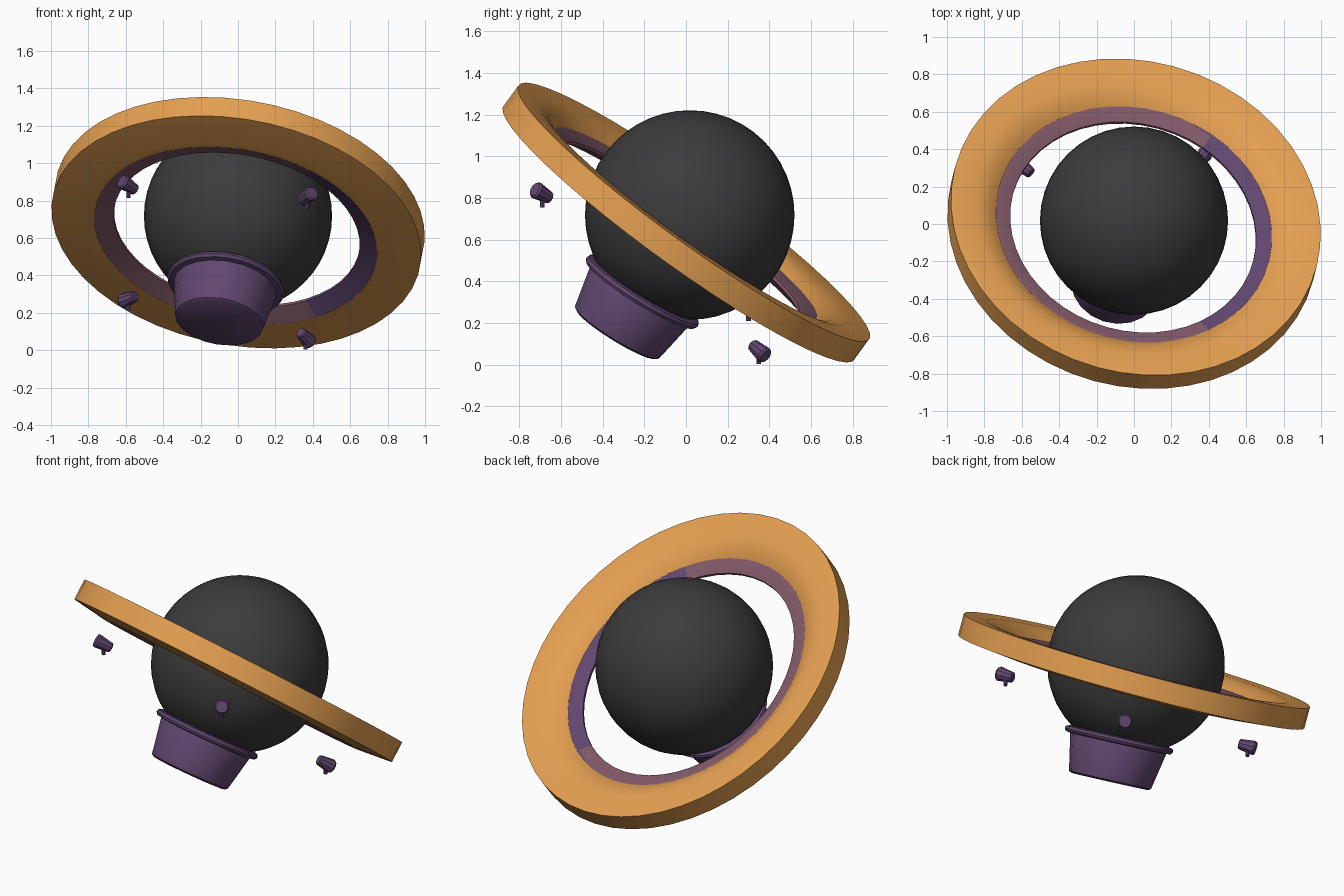
import bpy, bmesh, math
from mathutils import Vector, Matrix

cube = bpy.data.objects.get("Cube")
if cube:
    bpy.data.objects.remove(cube)


def material(name, rgb):
    m = bpy.data.materials.new(name)
    m.use_nodes = True
    m.diffuse_color = (*rgb, 1)
    bsdf = next(n for n in m.node_tree.nodes if n.type == 'BSDF_PRINCIPLED')
    bsdf.inputs["Base Color"].default_value = (*rgb, 1)
    return m


GREY = material("charcoal grey", (0.045, 0.045, 0.045))
ORANGE = material("warm orange", (0.78, 0.35, 0.083))
PURPLE = material("dusky purple", (0.12, 0.063, 0.16))
PINK = material("dusty mauve", (0.22, 0.1, 0.14))

GLOBE = Vector((0, 0.018, 0.718))
RING = Vector((0, 0, 0.68))
RING_AXIS = Vector((0.15, 0.58, 0.8)).normalized()
CUP_AXIS = Vector((0.15, 0.52, 0.84)).normalized()


def aim(position, axis):
    """Placement that turns local z onto the axis."""
    turn = Vector((0, 0, 1)).rotation_difference(axis)
    return Matrix.Translation(position) @ turn.to_matrix().to_4x4()


def finish(name, bm, matrix, mats, angle=35):
    """Bake the placement, make the object and smooth it by angle."""
    bmesh.ops.transform(bm, matrix=matrix, verts=bm.verts)
    bmesh.ops.recalc_face_normals(bm, faces=bm.faces)
    mesh = bpy.data.meshes.new(name)
    bm.to_mesh(mesh)
    bm.free()
    ob = bpy.data.objects.new(name, mesh)
    bpy.context.collection.objects.link(ob)
    for m in mats:
        mesh.materials.append(m)
    bpy.ops.object.select_all(action='DESELECT')
    ob.select_set(True)
    bpy.context.view_layer.objects.active = ob
    bpy.ops.object.shade_smooth_by_angle(angle=math.radians(angle))
    return ob


def lathe(name, profile, sides, matrix, mats, closed=False, oval=1.0):
    """Turn (radius, height) points round z; open profiles get end caps."""
    bm = bmesh.new()
    loops = []
    for r, h in profile:
        loops.append([bm.verts.new((r * math.cos(a), oval * r * math.sin(a), h))
                      for a in (math.tau * i / sides for i in range(sides))])
    pairs = list(zip(loops, loops[1:]))
    if closed:
        pairs.append((loops[-1], loops[0]))
    else:
        bm.faces.new(loops[0])
        bm.faces.new(loops[-1])
    for lo, hi in pairs:
        for i in range(sides):
            j = (i + 1) % sides
            bm.faces.new((lo[i], lo[j], hi[j], hi[i]))
    return finish(name, bm, matrix, mats)


# Globe
bm = bmesh.new()
bmesh.ops.create_uvsphere(bm, u_segments=40, v_segments=24, radius=0.503)
finish("globe", bm, Matrix.Translation(GLOBE), [GREY])

# Wide, slightly oval outer ring: dished on top, sloping inward below
ring_place = aim(RING, RING_AXIS)
lathe("outer_ring",
      [(1.0, -0.06), (1.0, 0.065), (0.87, 0.06), (0.81, 0.04), (0.77, 0.015),
       (0.745, -0.005), (0.745, -0.05), (0.765, -0.085), (0.8, -0.085)],
      48, ring_place, [ORANGE], closed=True, oval=1.04)

# Inner band, mauve with a purple arc on the left side
band = lathe("inner_band",
             [(0.75, -0.06), (0.75, -0.004), (0.735, -0.004), (0.665, -0.03),
              (0.665, -0.045), (0.764, -0.085)],
             48, ring_place, [PINK, PURPLE], closed=True, oval=1.04)
for face in band.data.polygons:
    face.material_index = int(face.center.x > 0.36)

# Cup under the globe: tapering wall and a flat flared rim
cup_place = aim(GLOBE, CUP_AXIS)
lathe("cup", [(0.222, -0.68), (0.238, -0.67), (0.28, -0.45), (0.27, -0.42)],
      20, cup_place, [PURPLE])
lathe("cup_rim",
      [(0.27, -0.46), (0.305, -0.455), (0.315, -0.44), (0.31, -0.425),
       (0.29, -0.418), (0.25, -0.418)],
      32, cup_place, [PURPLE], closed=True)

# Four small floating pegs: a tapered head pointing outward, a pin hanging down
PEGS = {
    "front_left": (0.37, -0.69, 0.82),
    "front_right": (-0.585, -0.49, 0.88),
    "back_left": (0.36, 0.35, 0.068),
    "back_right": (-0.585, 0.3, 0.275),
}
for place, spot in PEGS.items():
    spot = Vector(spot)
    out = spot - GLOBE
    out = (out - RING_AXIS * out.dot(RING_AXIS)).normalized()
    lathe("peg_head_" + place,
          [(0.024, -0.05), (0.03, -0.045), (0.042, 0.04), (0.035, 0.05)],
          10, aim(spot, out), [PURPLE])
    lathe("peg_pin_" + place, [(0.011, -0.065), (0.011, 0.0)],
          8, Matrix.Translation(spot), [PURPLE])
